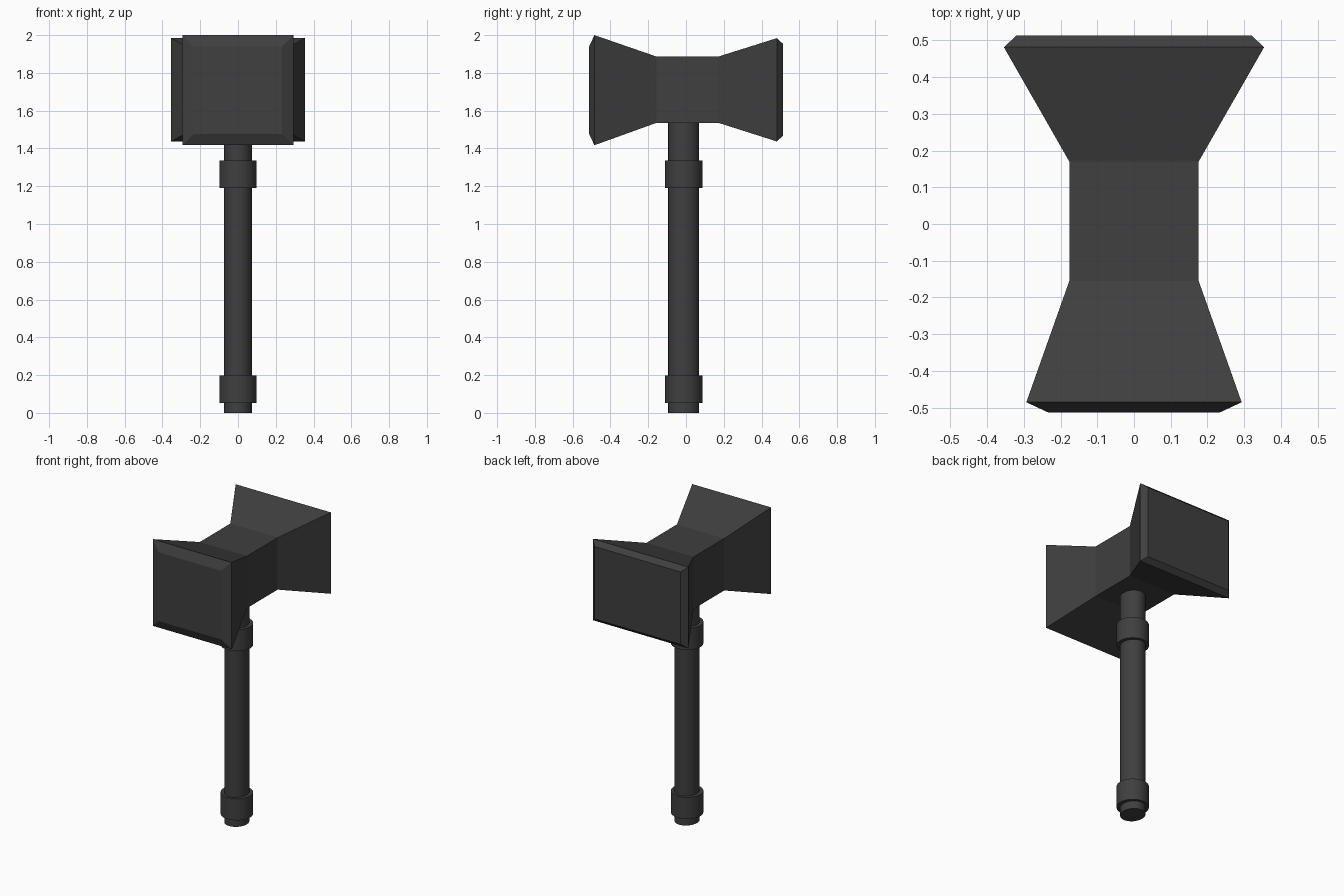
import bpy, bmesh, math

if "Cube" in bpy.data.objects:
    bpy.data.objects.remove(bpy.data.objects["Cube"])

iron = bpy.data.materials.new("dark iron")
iron.diffuse_color = (0.05, 0.05, 0.05, 1)
iron.use_nodes = True
iron.node_tree.nodes["Principled BSDF"].inputs["Base Color"].default_value = iron.diffuse_color


def finish(bm, name, smooth=False):
    bmesh.ops.recalc_face_normals(bm, faces=bm.faces)
    me = bpy.data.meshes.new(name)
    bm.to_mesh(me)
    bm.free()
    me.materials.append(iron)
    ob = bpy.data.objects.new(name, me)
    bpy.context.collection.objects.link(ob)
    if smooth:
        bpy.ops.object.select_all(action='DESELECT')
        ob.select_set(True)
        bpy.context.view_layer.objects.active = ob
        bpy.ops.object.shade_smooth_by_angle(angle=math.radians(35))
    return ob


def rod(name, rx, ry, z0, z1, sides=32):
    bm = bmesh.new()
    bmesh.ops.create_cone(bm, cap_ends=True, segments=sides,
                          radius1=1, radius2=1, depth=1)
    for v in bm.verts:
        v.co = (v.co.x * rx, v.co.y * ry - 0.012,
                z0 + (v.co.z + 0.5) * (z1 - z0))
    return finish(bm, name, True)


# Hammer head: rectangular sections lofted along y (y, half width, z low, z high)
sections = [(-0.513, 0.233, 1.477, 1.939),
            (-0.485, 0.293, 1.417, 2.0),
            (-0.155, 0.176, 1.536, 1.886),
            (0.17, 0.176, 1.536, 1.886),
            (0.481, 0.354, 1.437, 1.984),
            (0.513, 0.32, 1.467, 1.954)]
bm = bmesh.new()
rings = [[bm.verts.new(p) for p in ((-w, y, lo), (w, y, lo), (w, y, hi), (-w, y, hi))]
         for y, w, lo, hi in sections]
for a, b in zip(rings, rings[1:]):
    for i in range(4):
        j = (i + 1) % 4
        bm.faces.new((a[i], a[j], b[j], b[i]))
bm.faces.new(rings[0])
bm.faces.new(rings[-1])
finish(bm, "hammer_head")

# Handle with two collars
rod("handle", 0.074, 0.082, 0, 1.55)
rod("lower_collar", 0.099, 0.099, 0.053, 0.198)
rod("upper_collar", 0.099, 0.099, 1.19, 1.335)
